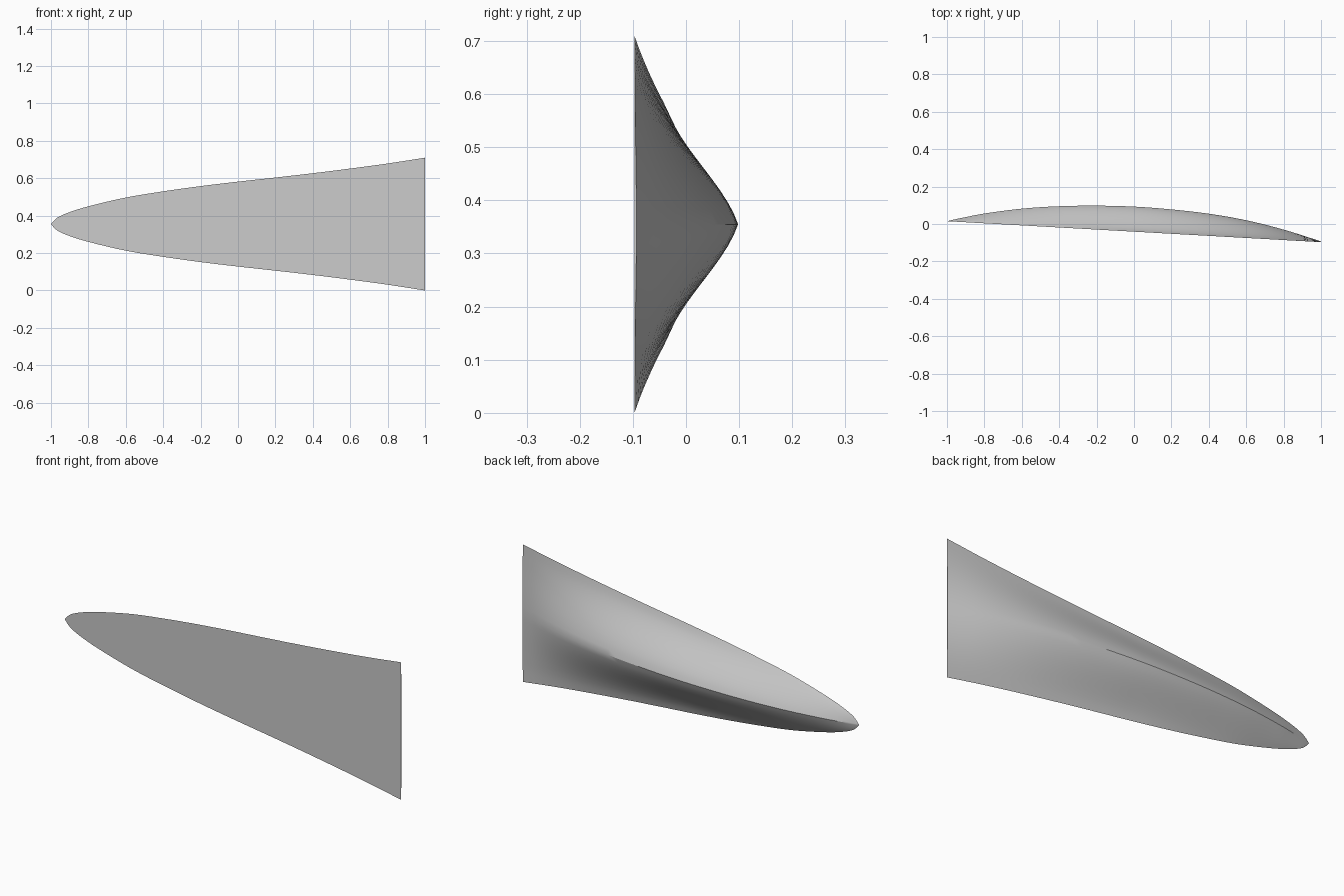
import bpy, bmesh, math

cube = bpy.data.objects.get("Cube")
if cube:
    bpy.data.objects.remove(cube)

MID_Z = 0.355
STATIONS = 48      # sections along the length
HALF = 10          # segments from ridge to rim

# x, half width of the rim, y of the ridge
PROFILE = [(-1, 0, .015), (-.97, .032, .022), (-.9, .064, .037), (-.8, .095, .056),
           (-.6, .142, .082), (-.4, .175, .095), (-.2, .203, .098), (0, .227, .093),
           (.2, .249, .078), (.4, .272, .055), (.6, .297, .020), (.8, .324, -.030),
           (1, .355, -.093)]


def lerp(a, b, f):
    return a + (b - a) * f


def slope(i, k):
    a, b = PROFILE[max(i - 1, 0)], PROFILE[min(i + 1, len(PROFILE) - 1)]
    return (b[k] - a[k]) / (b[0] - a[0])


def sample(x, k):
    """Smooth interpolation through the profile points."""
    i = max(j for j in range(len(PROFILE) - 1) if PROFILE[j][0] <= x)
    p, q = PROFILE[i], PROFILE[i + 1]
    d = q[0] - p[0]
    f = (x - p[0]) / d
    s = f * f * (3 - 2 * f)
    return (lerp(p[k], q[k], s) + d * slope(i, k) * f * (1 - f) ** 2
            - d * slope(i + 1, k) * f * f * (1 - f))


def flat_y(x):
    return lerp(.015, -.097, (x + 1) / 2)


def bulge(t, x):
    """Height from ridge (t=0) to rim (t=1): domed at the tip, bell shaped at the root."""
    f = min(1, max(0, (x + .9) / .9))
    top, rim = lerp(-.7, -.45, f), lerp(-1.5, -.4, f)
    return 1 + top * t + (-3 - 2 * top - rim) * t ** 2 + (2 + top + rim) * t ** 3


bm = bmesh.new()
tip = bm.verts.new((-1, .015, MID_Z))
rows = []
for i in range(1, STATIONS + 1):
    x = -1 + 2 * (i / STATIONS) ** 1.5     # denser towards the tip
    width, base = sample(x, 1), flat_y(x)
    height = sample(x, 2) - base
    rows.append([bm.verts.new((x, base + height * bulge(abs(j) / HALF, x),
                               MID_Z + width * j / HALF))
                 for j in range(-HALF, HALF + 1)])

# Ridged back
for j in range(2 * HALF):
    bm.faces.new((tip, rows[0][j], rows[0][j + 1]))
    for a, b in zip(rows, rows[1:]):
        bm.faces.new((a[j], b[j], b[j + 1], a[j + 1]))
# Flat front and narrow root end
bm.faces.new((tip, rows[0][-1], rows[0][0]))
for a, b in zip(rows, rows[1:]):
    bm.faces.new((a[0], a[-1], b[-1], b[0]))
bm.faces.new(rows[-1])
bmesh.ops.recalc_face_normals(bm, faces=bm.faces)

mesh = bpy.data.meshes.new("tapered_blade")
bm.to_mesh(mesh)
bm.free()
blade = bpy.data.objects.new("tapered_blade", mesh)
bpy.context.collection.objects.link(blade)

# Plain grey
grey = bpy.data.materials.new("plain_grey")
grey.use_nodes = True
colour = (.6, .6, .6, 1)
grey.diffuse_color = colour
grey.node_tree.nodes["Principled BSDF"].inputs["Base Color"].default_value = colour
mesh.materials.append(grey)

bpy.ops.object.select_all(action='DESELECT')
blade.select_set(True)
bpy.context.view_layer.objects.active = blade
bpy.ops.object.shade_smooth_by_angle(angle=math.radians(30))
